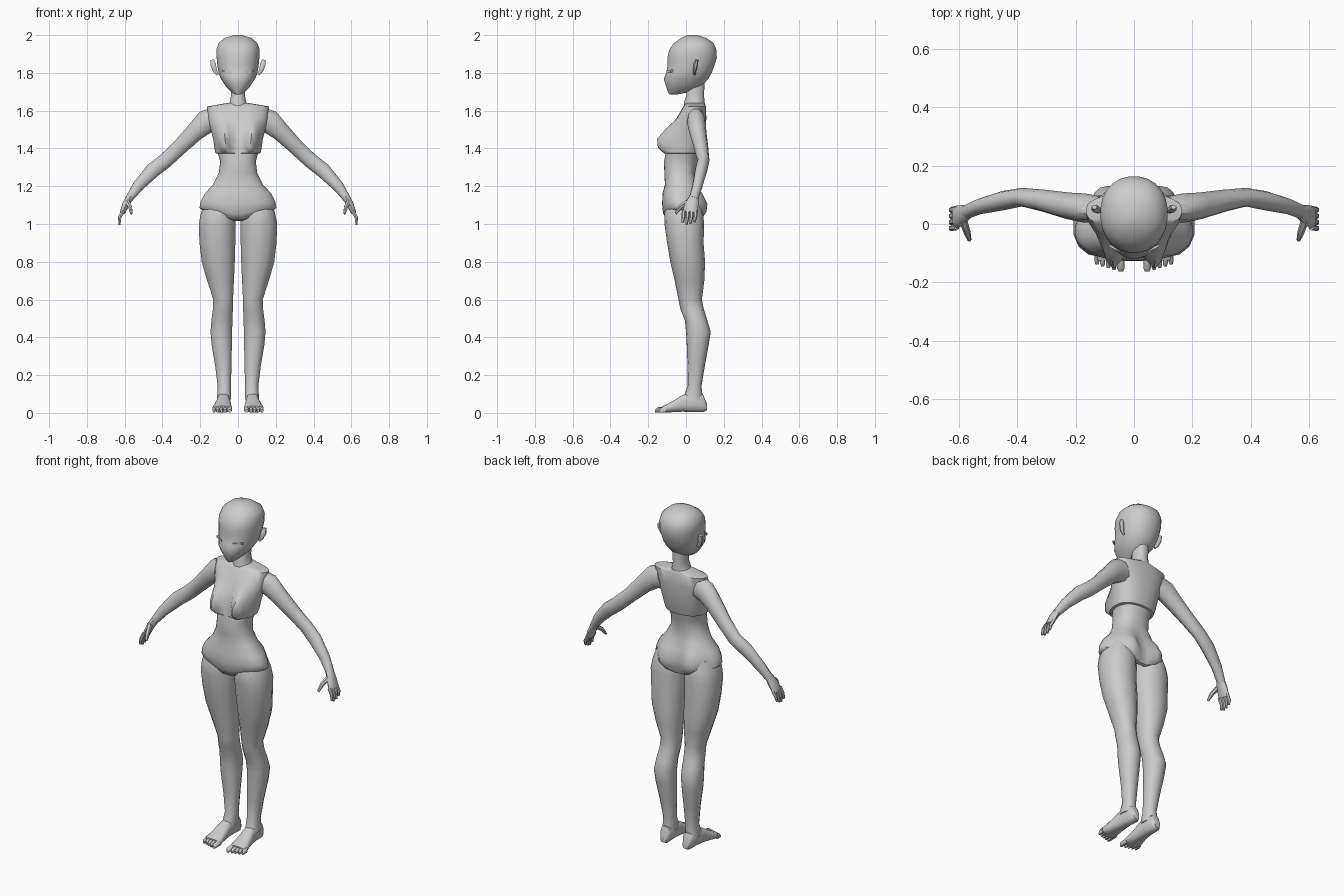
import bpy, bmesh, math
from mathutils import Vector

skin = bpy.data.materials.new("plain_grey")
skin.diffuse_color = (0.6, 0.6, 0.6, 1)


def loft(name, ring_sets, mirror=False, angle=45):
    """Skin each list of rings into a closed body, all in one object."""
    bm = bmesh.new()
    for rings in ring_sets:
        rows = [[bm.verts.new(p) for p in r] for r in rings]
        n = len(rows[0])
        for a, b in zip(rows, rows[1:]):
            for i in range(n):
                j = (i + 1) % n
                bm.faces.new((a[i], a[j], b[j], b[i]))
        bm.faces.new(rows[0][::-1])
        bm.faces.new(rows[-1])
    bmesh.ops.recalc_face_normals(bm, faces=bm.faces)
    me = bpy.data.meshes.new(name)
    bm.to_mesh(me)
    bm.free()
    me.materials.append(skin)
    ob = bpy.data.objects.new(name, me)
    bpy.context.collection.objects.link(ob)
    if mirror:
        ob.modifiers.new("mirror", 'MIRROR').use_mirror_merge = False
    bpy.ops.object.select_all(action='DESELECT')
    ob.select_set(True)
    bpy.context.view_layer.objects.active = ob
    bpy.ops.object.shade_smooth_by_angle(angle=math.radians(angle))
    return ob


def oval(u0, u1, v0, v1, n, e=2.2):
    """Rounded section between the limits, as (u, v) pairs."""
    pts = []
    for i in range(n):
        t = 2 * math.pi * (i + 0.5) / n
        c, s = math.cos(t), math.sin(t)
        u = math.copysign(abs(c) ** (2 / e), c)
        v = math.copysign(abs(s) ** (2 / e), s)
        pts.append(((u0 + u1) / 2 + u * (u1 - u0) / 2, (v0 + v1) / 2 + v * (v1 - v0) / 2))
    return pts


def tube(path, n=10):
    """Rings square to a path of (x, y, z, radius, radius along y)."""
    rings = []
    for i, p in enumerate(path):
        a, b = path[max(i - 1, 0)], path[min(i + 1, len(path) - 1)]
        d = (Vector(b[:3]) - Vector(a[:3])).normalized()
        side = Vector((0, 1, 0))
        side = (side - d * side.dot(d)).normalized()
        up = d.cross(side)
        rings.append([Vector(p[:3]) + up * u + side * v
                      for u, v in oval(-p[3], p[3], -p[4], p[4], n, 2)])
    return rings


def hump(x, centre, width):
    return math.exp(-((abs(x) - centre) / width) ** 2)


# Torso: z, half width, front, back, bust, seat, slant of the leg opening
torso = [
    (1.64, .06, 0, .10, 0, 0, 0), (1.622, .165, -.015, .106, 0, 0, 0),
    (1.56, .16, -.05, .108, 0, 0, 0), (1.505, .146, -.07, .105, .045, 0, 0),
    (1.45, .132, -.085, .098, .08, 0, 0), (1.405, .126, -.09, .088, .072, 0, 0),
    (1.375, .12, -.105, .08, .025, 0, 0), (1.372, .106, -.108, .07, 0, 0, 0),
    (1.33, .095, -.117, .06, 0, 0, 0), (1.27, .102, -.115, .048, 0, 0, 0),
    (1.21, .132, -.112, .052, 0, .01, 0), (1.16, .178, -.125, .06, 0, .035, 0),
    (1.10, .198, -.127, .065, 0, .057, .02), (1.05, .204, -.122, .065, 0, .05, .04),
    (1.012, .203, -.10, .06, 0, .035, .07), (1.01, .17, -.06, .05, 0, .02, .06)]
rings = []
for z, w, f, b, bust, seat, slant in torso:
    r = []
    for x, y in oval(-w, w, f, b, 32, 2.3):
        mid = (f + b) / 2
        k = min(1, abs(y - mid) / ((b - f) / 2) * 1.3)
        y += seat * k * hump(x, .085, .06) if y > mid else -bust * k * hump(x, .075, .04)
        r.append((x, y, z + slant * abs(x) / .2))
    rings.append(r)
loft("torso", [rings], angle=50)

# Neck
loft("neck", [[[(x, y, z) for x, y in oval(-w, w, f, b, 12)] for z, w, f, b in
               [(1.60, .07, -.01, .10), (1.645, .045, -.012, .10),
                (1.68, .038, .0, .097), (1.76, .042, .005, .10)]]])

# Head: z, half width, front, back
head = [(1.685, .014, -.087, -.05), (1.697, .034, -.095, .01), (1.73, .066, -.107, .085),
        (1.77, .092, -.119, .12), (1.80, .104, -.105, .137), (1.84, .110, -.099, .152),
        (1.88, .114, -.099, .164), (1.92, .116, -.091, .163), (1.958, .104, -.065, .147),
        (1.985, .072, -.025, .108), (2.0, .02, .01, .06)]
loft("head", [[[(x, y, z) for x, y in oval(-w, w, f, b, 24)] for z, w, f, b in head]])

# Eyelids
bpy.ops.mesh.primitive_cube_add(size=1)
lid = bpy.context.object
lid.name = "eyelids"
lid.data.materials.append(skin)
for v in lid.data.vertices:
    x, y, z = v.co
    v.co = (.06 + x * .05, -.086 + x * .024 + y * .009, 1.808 + z * .012 + x * .006)
lid.modifiers.new("mirror", 'MIRROR')

# Ears
loft("ears", [tube([(.108, .045, 1.79, .006, .006), (.122, .045, 1.81, .012, .009),
                    (.132, .052, 1.845, .016, .013), (.136, .058, 1.868, .009, .008)], 8)], True)

# Arms
loft("arms", [tube([(.12, .05, 1.555, .068, .045), (.17, .055, 1.54, .066, .05),
                    (.225, .062, 1.49, .052, .046), (.31, .08, 1.405, .043, .038),
                    (.385, .092, 1.335, .042, .032), (.45, .08, 1.285, .042, .033),
                    (.53, .06, 1.2, .031, .027), (.578, .04, 1.132, .021, .025)])], True)

# Hands: palm, four fingers and thumb
hand = [tube([(.57, .042, 1.145, .02, .024), (.593, .03, 1.105, .02, .036),
              (.612, .022, 1.06, .014, .04)])]
for i in range(4):
    y = .052 - i * .021
    tip = (1.01, 1.0, .995, 1.005)[i]
    hand.append(tube([(.608, y, 1.07, .011, .011), (.626, y - .003, 1.035, .010, .010),
                      (.628, y - .008, tip, .006, .006)], 6))
hand.append(tube([(.585, .01, 1.118, .014, .014), (.572, -.03, 1.09, .012, .012),
                  (.564, -.055, 1.055, .007, .007)], 6))
loft("hands", hand, True)

# Legs: z, inner, outer, front, back
leg = [(1.12, .04, .175, -.09, .07), (1.06, .015, .198, -.115, .09), (1.0, .01, .21, -.114, .096),
       (.9, .012, .206, -.10, .093), (.8, .015, .194, -.083, .101), (.7, .02, .165, -.06, .097),
       (.6, .025, .132, -.04, .084), (.55, .026, .134, -.03, .094), (.49, .028, .142, -.006, .113),
       (.43, .03, .147, 0, .131), (.36, .031, .141, .004, .12), (.25, .034, .122, .008, .1),
       (.14, .036, .108, .008, .082), (.07, .037, .113, -.02, .09)]
loft("legs", [[[(x, y, z) for x, y in oval(a, b, f, k, 14)] for z, a, b, f, k in leg]], True)

# Feet: y, inner, outer, bottom, top
foot = [(.11, .055, .092, .012, .05), (.09, .042, .104, .003, .10), (.03, .042, .108, .004, .115),
        (-.02, .04, .115, .005, .095), (-.06, .036, .125, .003, .07), (-.10, .032, .134, .002, .048),
        (-.125, .032, .132, .003, .036)]
parts = [[[(x, y, z) for x, z in oval(a, b, lo, hi, 12, 2.6)] for y, a, b, lo, hi in foot]]
for i in range(5):
    x = .045 + i * .0195 + (.004 if i else 0)
    w = .014 if i == 0 else .0095
    tip = -.163 + i * .006
    parts.append([[(u, y, z) for u, z in oval(x - w * s, x + w * s, .002, h, 8)]
                  for y, s, h in [(-.105, 1, .036), (tip + .012, 1, .03), (tip, .6, .018)]])
loft("feet", parts, True)
